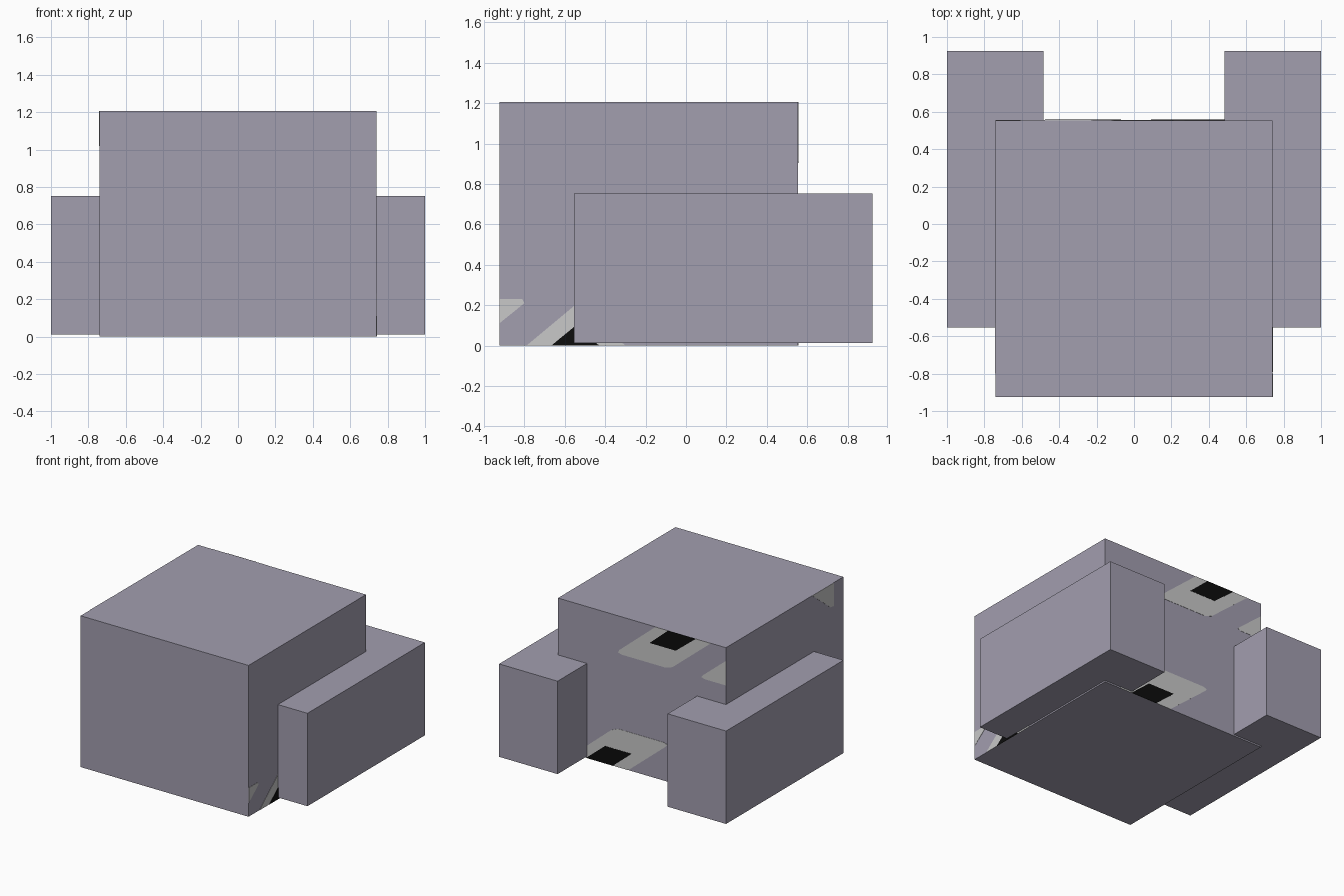
import bpy, bmesh
from mathutils import Vector

if "Cube" in bpy.data.objects:
    bpy.data.objects.remove(bpy.data.objects["Cube"])


def material(name, rgb):
    m = bpy.data.materials.new(name)
    m.diffuse_color = (*rgb, 1)
    m.use_nodes = True
    m.node_tree.nodes["Principled BSDF"].inputs["Base Color"].default_value = m.diffuse_color
    return m


LILAC = material("lilac grey", (0.362, 0.342, 0.429))
PALE = material("pale grey", (0.578, 0.578, 0.578))
BLACK = material("black", (0.004, 0.004, 0.004))


def finish(bm, name, mat):
    bmesh.ops.recalc_face_normals(bm, faces=bm.faces)
    me = bpy.data.meshes.new(name)
    bm.to_mesh(me)
    bm.free()
    me.materials.append(mat)
    ob = bpy.data.objects.new(name, me)
    bpy.context.collection.objects.link(ob)
    return ob


def box(name, lo, hi, mat):
    bm = bmesh.new()
    bmesh.ops.create_cube(bm, size=1)
    lo, hi = Vector(lo), Vector(hi)
    for v in bm.verts:
        v.co = Vector([(lo[i] + hi[i]) / 2 + v.co[i] * (hi[i] - lo[i]) for i in range(3)])
    return finish(bm, name, mat)


W, FRONT, BACK, TOP = 0.74, -0.924, 0.554, 1.205


def plate(name, side, pts, mat, thick=0.002):
    """Thin painted patch; pts are (x or y, z) on the given side of the main block."""
    place = {"back": lambda u, z: (u, BACK, z),
             "right": lambda u, z: (W, u, z),
             "left": lambda u, z: (-W, u, z)}[side]
    out = {"back": Vector((0, 1, 0)), "right": Vector((1, 0, 0)), "left": Vector((-1, 0, 0))}[side]
    bm = bmesh.new()
    face = bm.faces.new([bm.verts.new(place(*p)) for p in pts])
    ext = bmesh.ops.extrude_face_region(bm, geom=[face])
    for v in ext["geom"]:
        if isinstance(v, bmesh.types.BMVert):
            v.co += out * thick
    finish(bm, name, mat)


# main block and the two lower side blocks
box("main_block", (-W, FRONT, 0), (W, BACK, TOP), LILAC)
box("right_side_block", (0.485, -0.554, 0.012), (1, 0.924, 0.752), LILAC)
box("left_side_block", (-1, -0.554, 0.012), (-0.485, 0.924, 0.752), LILAC)

# slanted patches on the back
plate("back_upper_patch", "back",
      [(-0.12, TOP), (0.20, 0.935), (0.21, 0.915), (0.18, 0.905), (-0.21, 0.905),
       (-0.27, 0.925), (-0.608, TOP)], PALE)
plate("back_upper_spot", "back",
      [(-0.23, TOP), (-0.07, 1.065), (-0.30, 1.065), (-0.475, TOP)], BLACK, 0.004)
plate("back_edge_patch", "back",
      [(-W, 1.10), (-0.535, 0.93), (-0.525, 0.915), (-0.55, 0.905), (-W, 0.905)], PALE)
plate("back_lower_patch", "back",
      [(0.60, 0), (0.27, 0.28), (0.21, 0.305), (-0.19, 0.305), (-0.225, 0.295),
       (-0.21, 0.275), (0.12, 0)], PALE)
plate("back_lower_spot", "back",
      [(0.49, 0), (0.325, 0.138), (0.09, 0.138), (0.255, 0)], BLACK, 0.004)

# slanted patches low on the right side
plate("right_corner_patch", "right",
      [(FRONT, 0.23), (-0.81, 0.23), (-0.80, 0.21), (FRONT, 0.11)], PALE)
plate("right_lower_patch", "right", [(-0.79, 0), (-0.54, 0.208), (-0.30, 0)], PALE)
plate("right_lower_spot", "right", [(-0.667, 0), (-0.54, 0.104), (-0.43, 0)], BLACK, 0.004)

# patch at the top front of the left side
plate("left_corner_patch", "left",
      [(-0.53, TOP), (-0.80, TOP), (-0.80, 1.02), (-0.76, 1.025)], PALE)
